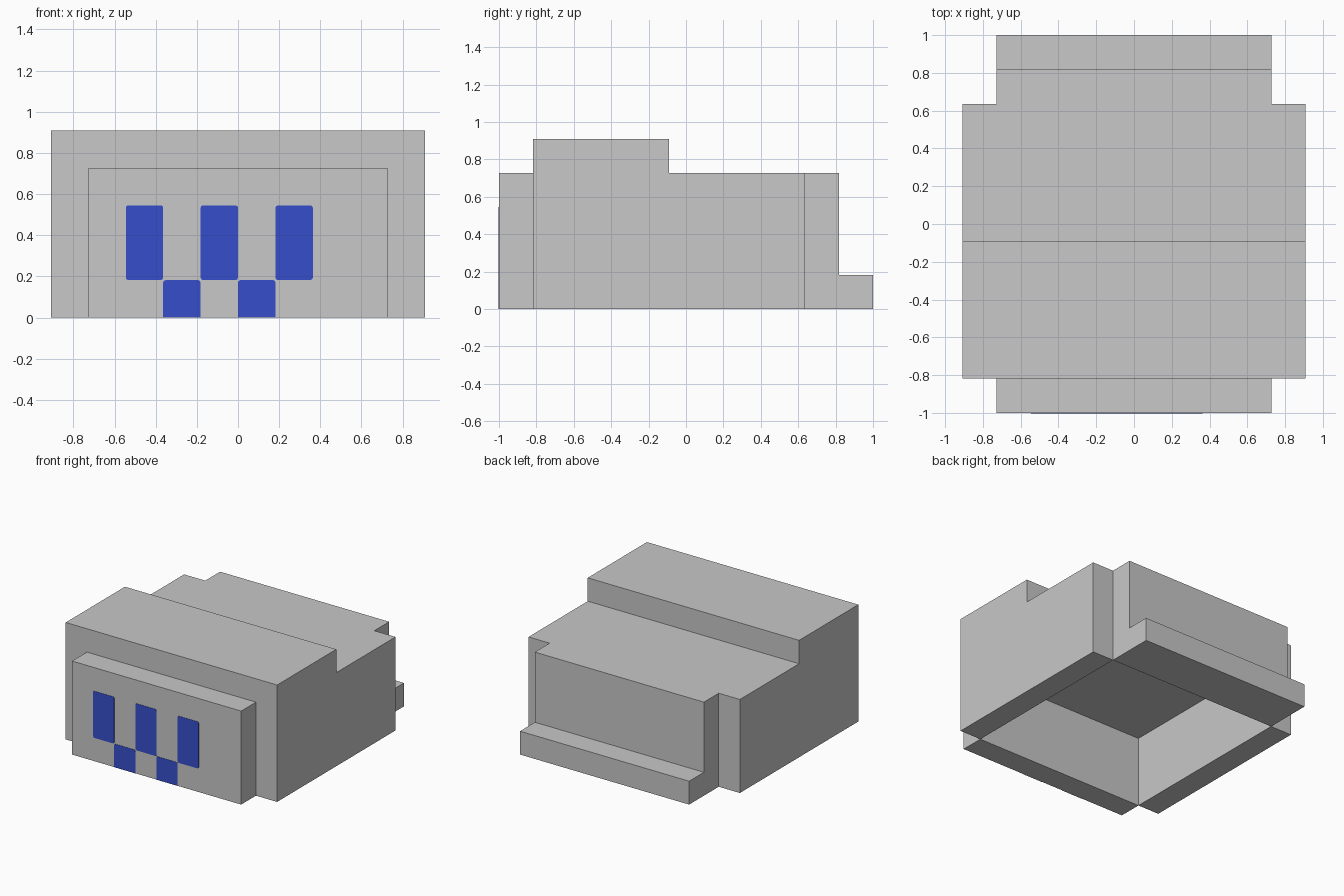
import bpy, bmesh

if "Cube" in bpy.data.objects:
    bpy.data.objects.remove(bpy.data.objects["Cube"])

U = 2 / 11  # one block unit


def material(name, color):
    m = bpy.data.materials.new(name)
    m.diffuse_color = (*color, 1)
    m.use_nodes = True
    m.node_tree.nodes["Principled BSDF"].inputs["Base Color"].default_value = m.diffuse_color
    return m


GREY = material("light_grey", (0.578, 0.578, 0.578))
BLUE = material("royal_blue", (0.037, 0.076, 0.597))


def finish(name, bm, mat):
    bmesh.ops.recalc_face_normals(bm, faces=bm.faces)
    me = bpy.data.meshes.new(name)
    bm.to_mesh(me)
    bm.free()
    me.materials.append(mat)
    ob = bpy.data.objects.new(name, me)
    bpy.context.collection.objects.link(ob)
    return ob


def prism(name, profile, half_width, mat=GREY):
    """Extrude a (y, z) profile, in block units, symmetrically along x."""
    bm = bmesh.new()
    face = bm.faces.new([bm.verts.new((-half_width * U, y * U, z * U)) for y, z in profile])
    ext = bmesh.ops.extrude_face_region(bm, geom=[face])
    moved = [v for v in ext["geom"] if isinstance(v, bmesh.types.BMVert)]
    bmesh.ops.translate(bm, verts=moved, vec=(2 * half_width * U, 0, 0))
    return finish(name, bm, mat)


def painted_plate(name, x0, z0, z1):
    """Thin blue panel one unit wide with slightly softened corners."""
    bm = bmesh.new()
    bmesh.ops.create_cube(bm, size=1)
    for v in bm.verts:
        v.co = ((x0 + 0.5 + v.co.x) * U, -1 + v.co.y * 0.004,
                (z0 + (v.co.z + 0.5) * (z1 - z0)) * U)
    corners = [e for e in bm.edges
               if abs(e.verts[0].co.y - e.verts[1].co.y) > 0.001 and e.verts[0].co.z > 0.01]
    bmesh.ops.bevel(bm, geom=corners, offset=0.012, segments=2, profile=0.5, affect='EDGES')
    return finish(name, bm, BLUE)


# main body with raised front roof, hollowed from below
body = prism("body_shell", [(-4.5, 0), (3.5, 0), (3.5, 4), (-0.5, 4), (-0.5, 5), (-4.5, 5)], 5)
cutter = prism("cavity_cutter", [(-6, -1), (5, -1), (5, 3), (-6, 3)], 4)
cut = body.modifiers.new("hollow", 'BOOLEAN')
cut.operation = 'DIFFERENCE'
cut.solver = 'EXACT'
cut.object = cutter
bpy.context.view_layer.update()
hollow = bpy.data.meshes.new_from_object(
    body.evaluated_get(bpy.context.evaluated_depsgraph_get()))
body.modifiers.clear()
body.data = hollow
bpy.data.objects.remove(cutter)

# end walls closing the hollow
prism("front_wall", [(-5.5, 0), (-4.5, 0), (-4.5, 4), (-5.5, 4)], 4)
prism("rear_wall_with_ledge", [(3.5, 0), (5.5, 0), (5.5, 1), (4.5, 1), (4.5, 4), (3.5, 4)], 4)

# painted panels on the front wall
for i, x in enumerate((-3, -1, 1)):
    painted_plate(f"upper_panel_{i + 1}", x, 1, 3)
for i, x in enumerate((-2, 0)):
    painted_plate(f"lower_panel_{i + 1}", x, 0, 1)
